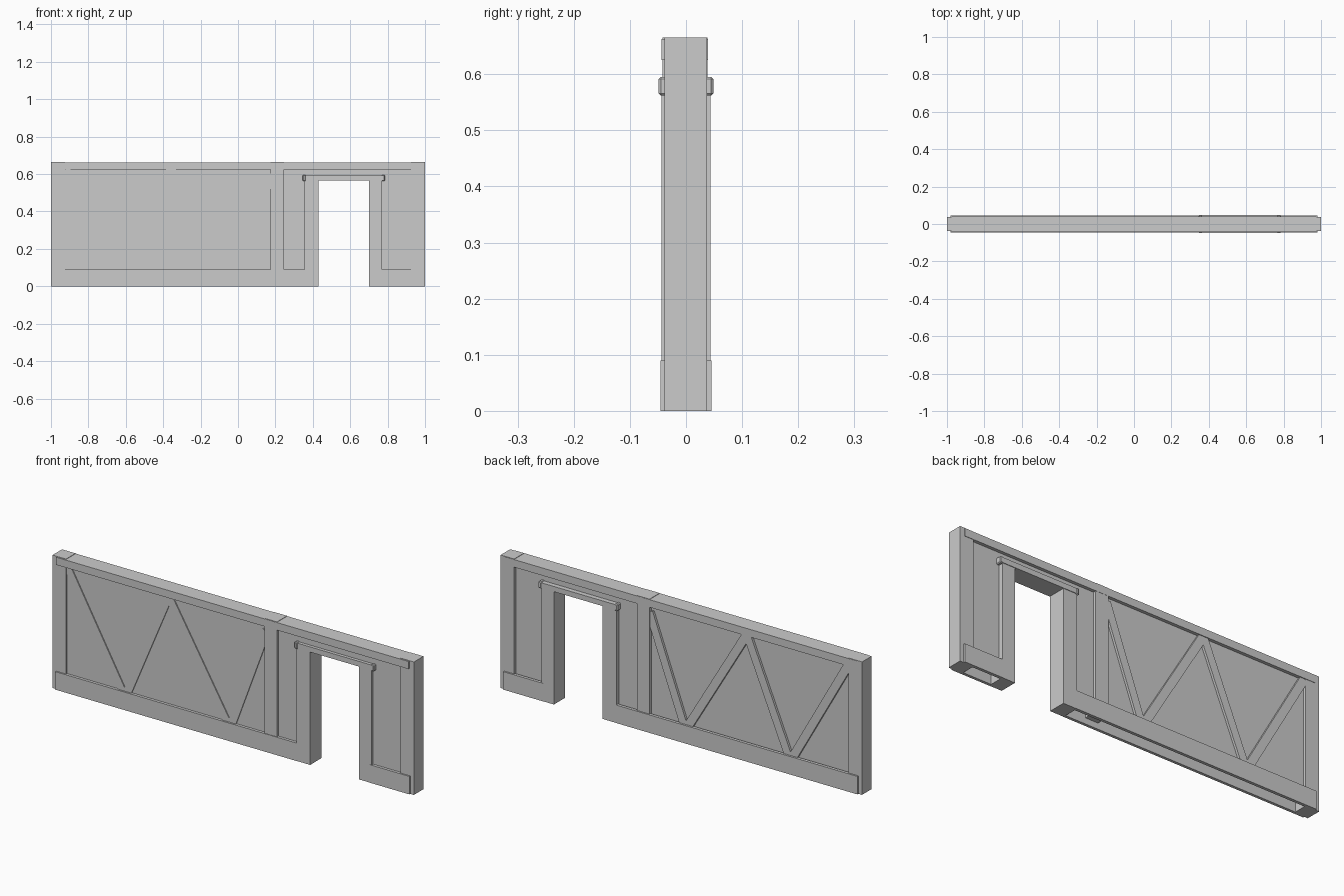
import bpy, bmesh, math
from mathutils import Matrix, Vector

if "Cube" in bpy.data.objects:
    bpy.data.objects.remove(bpy.data.objects["Cube"])

timber = bpy.data.materials.new("plain_grey")
timber.diffuse_color = (0.6, 0.6, 0.6, 1)
timber.use_nodes = True
timber.node_tree.nodes["Principled BSDF"].inputs["Base Color"].default_value = timber.diffuse_color


def box(name, x, y, z, bevel=0.0):
    """Box from (min, max) pairs on each axis."""
    bm = bmesh.new()
    bmesh.ops.create_cube(bm, size=1)
    for v in bm.verts:
        v.co = Vector([(a + b) / 2 + c * (b - a) for c, (a, b) in zip(v.co, (x, y, z))])
    me = bpy.data.meshes.new(name)
    bm.to_mesh(me)
    bm.free()
    ob = bpy.data.objects.new(name, me)
    me.materials.append(timber)
    bpy.context.collection.objects.link(ob)
    if bevel:
        mod = ob.modifiers.new("worn_edge", 'BEVEL')
        mod.width, mod.segments = bevel, 1
    return ob


def brace(name, p, q, width, y):
    """Diagonal timber running from p to q in the wall plane."""
    p, q = Vector((p[0], 0, p[1])), Vector((q[0], 0, q[1]))
    d = q - p
    ob = box(name, (0, d.length), y, (-width / 2, width / 2))
    ob.data.transform(Matrix.Translation(p) @ Matrix.Rotation(math.atan2(-d.z, d.x), 4, 'Y'))


# Infill panels, set back from the timbers
PANEL_Y = (-0.031, 0.023)
for name, x, z in (("main_panel", (-0.95, 0.20), (0.07, 0.64)),
                   ("door_left_panel", (0.22, 0.38), (0.07, 0.64)),
                   ("door_right_panel", (0.75, 0.95), (0.07, 0.64)),
                   ("over_door_panel", (0.38, 0.75), (0.566, 0.64))):
    box(name, x, PANEL_Y, z)

# Upright posts
box("left_end_post", (-1, -0.925), (-0.038, 0.037), (0, 0.665))
box("right_end_post", (0.925, 1), (-0.038, 0.037), (0, 0.665))
box("middle_post", (0.175, 0.245), (-0.042, 0.038), (0.03, 0.665))

# Top beam
box("top_beam", (-0.975, 0.975), (-0.044, 0.039), (0.625, 0.663))

# Sill boards on both faces, leaving the underside hollow
for side, y in (("front", (-0.045, -0.031)), ("back", (0.03, 0.045))):
    box(side + "_long_sill", (-0.98, 0.36), y, (0, 0.09))
    box(side + "_short_sill", (0.76, 0.98), y, (0, 0.09))

# Zigzag braces
zigzag = [(-0.92, 0.625), (-0.60, 0.06), (-0.36, 0.63), (-0.02, 0.06), (0.18, 0.60)]
for i, (p, q) in enumerate(zip(zigzag, zigzag[1:])):
    brace("brace_%d" % (i + 1), p, q, 0.042, (-0.036, 0.035))

# Door frame
box("left_jamb", (0.355, 0.43), (-0.044, 0.044), (0, 0.58))
box("right_jamb", (0.70, 0.77), (-0.044, 0.044), (0, 0.58))
box("lintel", (0.36, 0.77), (-0.047, 0.047), (0.566, 0.592))
for name, x in (("lintel_left_end", (0.345, 0.363)), ("lintel_right_end", (0.767, 0.785))):
    box(name, x, (-0.049, 0.049), (0.562, 0.595), 0.004)
